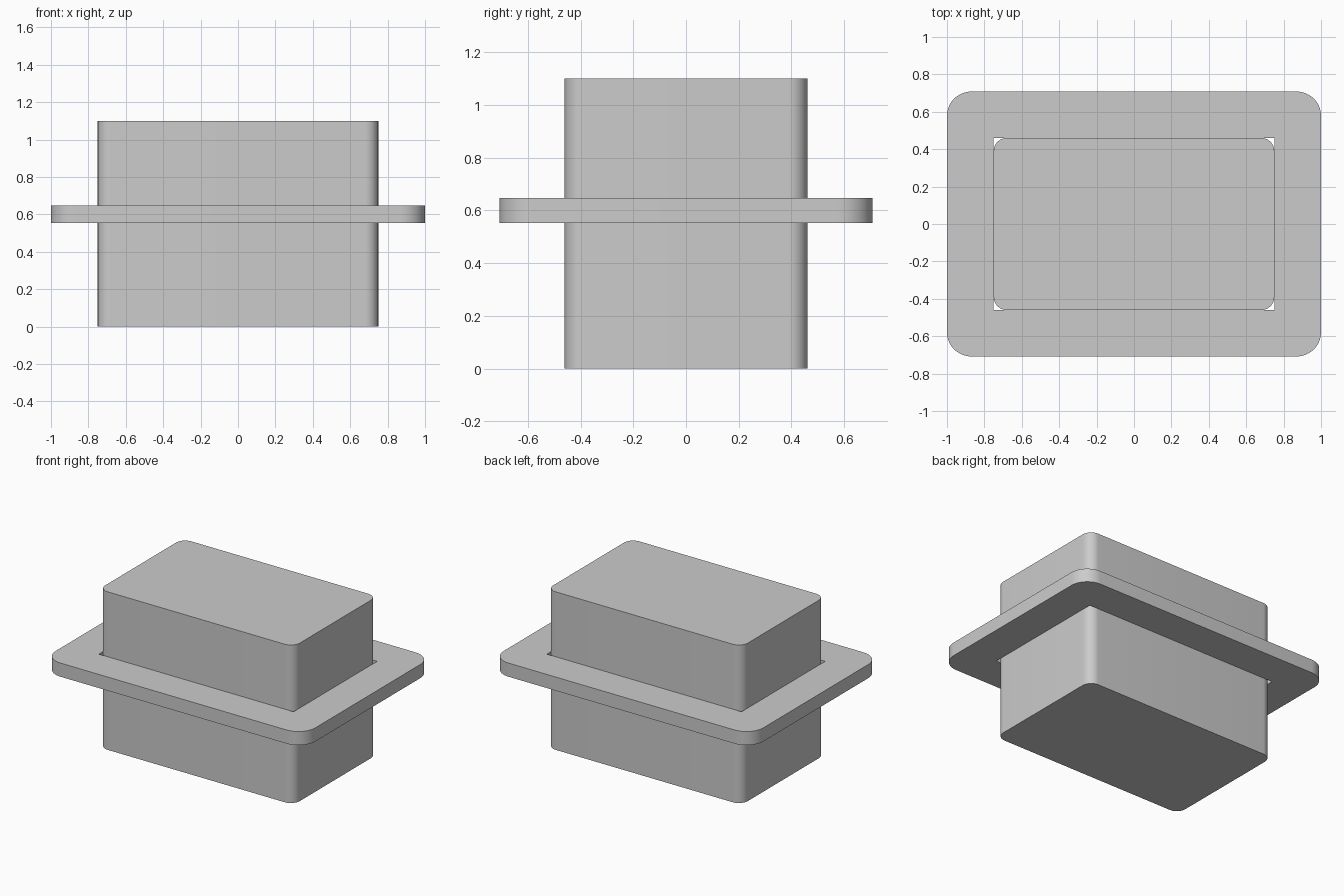
import bpy
import bmesh
from math import cos, sin, pi, radians

default = bpy.data.objects.get("Cube")
if default:
    bpy.data.objects.remove(default, do_unlink=True)

grey = bpy.data.materials.new("light grey")
grey.use_nodes = True
colour = (0.6, 0.6, 0.6, 1)
grey.diffuse_color = colour
grey.node_tree.nodes["Principled BSDF"].inputs["Base Color"].default_value = colour


def outline(hx, hy, radius=0, steps=12):
    """Rectangle outline with half sizes hx, hy and optional rounded corners."""
    if not radius:
        return [(hx, hy), (-hx, hy), (-hx, -hy), (hx, -hy)]
    points = []
    for corner, (sx, sy) in enumerate([(1, 1), (-1, 1), (-1, -1), (1, -1)]):
        for i in range(steps + 1):
            a = pi / 2 * (corner + i / steps)
            points.append((sx * (hx - radius) + radius * cos(a),
                           sy * (hy - radius) + radius * sin(a)))
    return points


def prism(name, loops, bottom, top):
    """Fill the outlines (the second one is a hole) and extrude upward."""
    bm = bmesh.new()
    edges = []
    for loop in loops:
        verts = [bm.verts.new((x, y, bottom)) for x, y in loop]
        edges += [bm.edges.new((verts[i - 1], v)) for i, v in enumerate(verts)]
    if len(loops) == 1:
        bm.faces.new(verts)
    else:
        bmesh.ops.triangle_fill(bm, edges=edges, use_beauty=True)
    result = bmesh.ops.extrude_face_region(bm, geom=bm.faces[:], use_keep_orig=True)
    raised = [g for g in result["geom"] if isinstance(g, bmesh.types.BMVert)]
    bmesh.ops.translate(bm, verts=raised, vec=(0, 0, top - bottom))
    bmesh.ops.recalc_face_normals(bm, faces=bm.faces[:])
    mesh = bpy.data.meshes.new(name)
    bm.to_mesh(mesh)
    bm.free()
    mesh.materials.append(grey)
    obj = bpy.data.objects.new(name, mesh)
    bpy.context.collection.objects.link(obj)
    bpy.ops.object.select_all(action="DESELECT")
    obj.select_set(True)
    bpy.context.view_layer.objects.active = obj
    bpy.ops.object.shade_smooth_by_angle(angle=radians(30))
    return obj


# Block with rounded vertical edges
prism("core_block", [outline(0.75, 0.46, 0.07)], 0, 1.1)

# Flat collar around the block, with a square-cornered opening
prism("collar_plate", [outline(1, 0.708, 0.13), outline(0.75, 0.46)], 0.553, 0.648)
